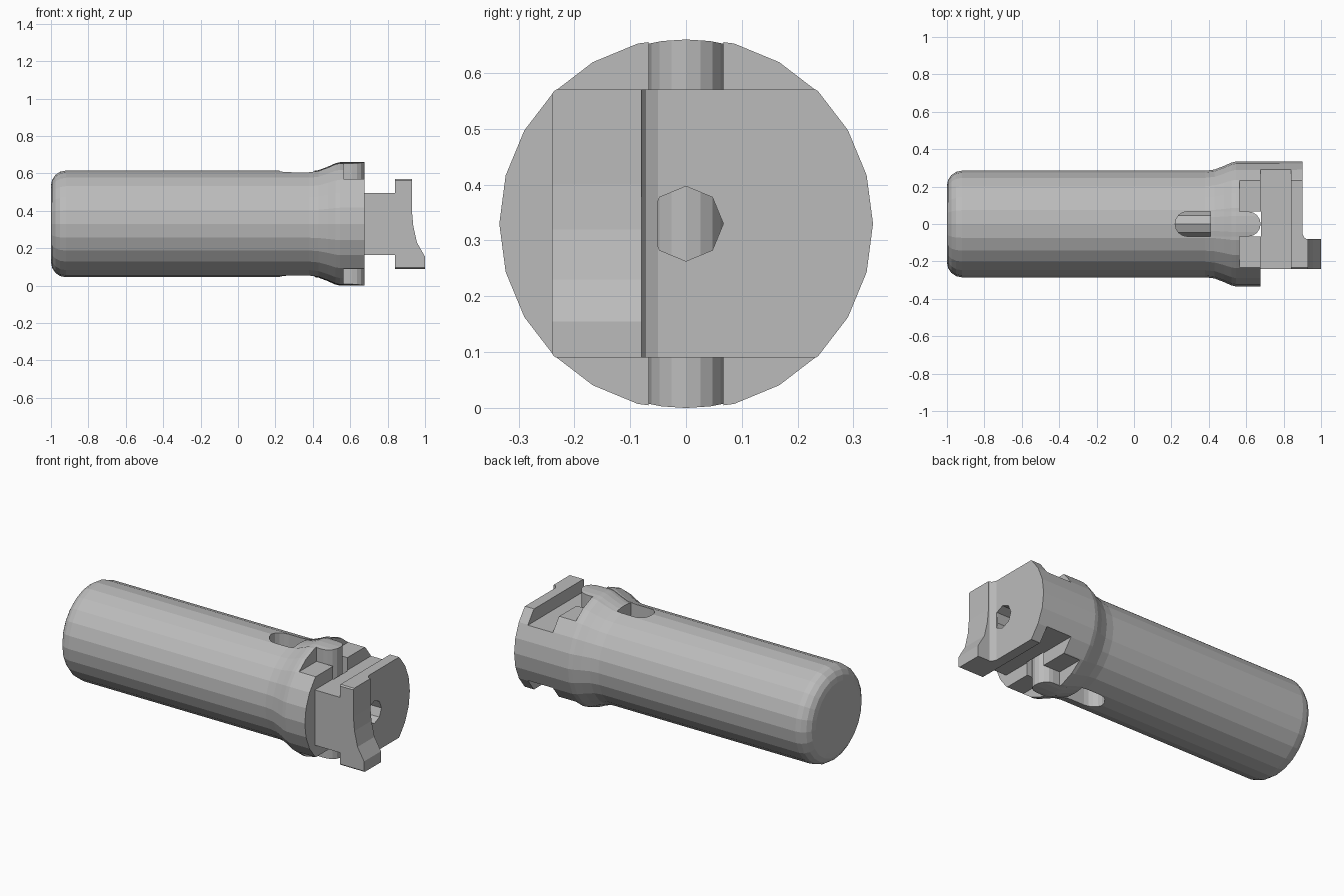
import bpy
import bmesh
import math
from mathutils import Vector

if "Cube" in bpy.data.objects:
    bpy.data.objects.remove(bpy.data.objects["Cube"], do_unlink=True)

AXIS = 0.33      # height of the long axis
SLOT = 0.067     # half width of slot, rod and bore

grey = bpy.data.materials.new("plain_grey")
grey.use_nodes = True
GREY = (0.5, 0.5, 0.5, 1)
grey.diffuse_color = GREY
grey.node_tree.nodes["Principled BSDF"].inputs["Base Color"].default_value = GREY


def finish(name, bm):
    bmesh.ops.recalc_face_normals(bm, faces=bm.faces)
    mesh = bpy.data.meshes.new(name)
    bm.to_mesh(mesh)
    bm.free()
    mesh.materials.append(grey)
    obj = bpy.data.objects.new(name, mesh)
    bpy.context.collection.objects.link(obj)
    return obj


def revolve(name, profile, sides):
    """Closed solid turned around the long axis from (x, radius) pairs."""
    bm = bmesh.new()
    rings = []
    for x, r in profile:
        angles = [2 * math.pi * i / sides for i in range(sides)]
        rings.append([bm.verts.new((x, r * math.cos(a), AXIS + r * math.sin(a))) for a in angles])
    for a, b in zip(rings, rings[1:]):
        for i in range(sides):
            j = (i + 1) % sides
            bm.faces.new((a[i], a[j], b[j], b[i]))
    bm.faces.new(rings[0])
    bm.faces.new(rings[-1])
    return finish(name, bm)


def prism(name, points, offset):
    """Flat outline pushed along an offset."""
    bm = bmesh.new()
    face = bm.faces.new([bm.verts.new(p) for p in points])
    new = bmesh.ops.extrude_face_region(bm, geom=[face])["geom"]
    bmesh.ops.translate(bm, vec=Vector(offset),
                        verts=[v for v in new if isinstance(v, bmesh.types.BMVert)])
    return finish(name, bm)


def box(name, x, y, z):
    pts = [(x[0], y[0], z[0]), (x[1], y[0], z[0]), (x[1], y[1], z[0]), (x[0], y[1], z[0])]
    return prism(name, pts, (0, 0, z[1] - z[0]))


def boolean(obj, tool, operation):
    """Apply a boolean and remove the tool."""
    tool.hide_render = True
    mod = obj.modifiers.new("bool", "BOOLEAN")
    mod.object, mod.operation, mod.solver = tool, operation, "EXACT"
    graph = bpy.context.evaluated_depsgraph_get()
    mesh = bpy.data.meshes.new_from_object(obj.evaluated_get(graph))
    obj.modifiers.clear()
    obj.data = mesh
    bpy.data.objects.remove(tool, do_unlink=True)


def half_round(cx, direction, steps=8):
    """Half circle of slot width, bulging along +x or -x."""
    arc = [math.pi * i / steps - math.pi / 2 for i in range(steps + 1)]
    return [(cx + direction * SLOT * math.cos(a), SLOT * math.sin(a) * direction, -0.1) for a in arc]


# Turned body: rounded butt, straight handle, flared head
R = 0.285
butt = [(-0.92 - 0.08 * math.cos(a), R - 0.08 + 0.08 * math.sin(a))
        for a in (math.radians(d) for d in (0, 22.5, 45, 67.5, 90))]
flare = [(0.38, R), (0.43, 0.291), (0.48, 0.31), (0.52, 0.328), (0.545, 0.334)]
body = revolve("handle_body", butt + flare + [(0.9, 0.335)], 24)

# Flats and neck recess, above and below
for side in (-1, 1):
    for x, half in (((0.565, 1.1), 0.24), ((0.675, 0.84), 0.165)):
        z = sorted((AXIS + side * half, AXIS + side * 0.6))
        boolean(body, box("cutter", x, (-0.6, 0.6), z), "DIFFERENCE")

# Front of the head cut away
boolean(body, box("cutter", (0.675, 1.1), (-0.6, -0.24), (-0.2, 0.9)), "DIFFERENCE")

# Through slot and bore
slot = half_round(0.287, -1) + [(0.68, -SLOT, -0.1), (0.68, SLOT, -0.1)]
boolean(body, prism("cutter", slot, (0, 0, 1)), "DIFFERENCE")
boolean(body, revolve("cutter", [(0.6, SLOT), (1.1, SLOT)], 8), "DIFFERENCE")

# Raised jaw with a curved hook at its lower end
jaw_profile = [(0.88, 0.09), (1, 0.09), (1, 0.155), (0.957, 0.23),
               (0.937, 0.32), (0.93, 0.4), (0.93, 0.57), (0.88, 0.57)]
jaw = prism("jaw", [(x, -0.24, z) for x, z in jaw_profile], (0, 0.16, 0))
boolean(jaw, revolve("cutter", [(0.8, 0.335), (1.1, 0.335)], 24), "INTERSECT")

# Small fillet where the jaw meets the head face
fillet = [(0.89, -0.09), (0.93, -0.085), (0.91, -0.072), (0.9, -0.05), (0.89, -0.05)]
prism("jaw_fillet", [(x, y, 0.09) for x, y in fillet], (0, 0, 0.48))

# Sliding cross pin, trimmed to the flare, and its push rod
pin = prism("cross_pin", half_round(0.61, 1) + [(0.41, SLOT, -0.1), (0.41, -SLOT, -0.1)], (0, 0, 1))
trim = [(0.3, R - 0.003)] + [(x, r - 0.004) for x, r in flare] + [(0.8, 0.33)]
boolean(pin, revolve("cutter", trim, 48), "INTERSECT")
revolve("push_rod", [(0.15, SLOT - 0.001), (0.5, SLOT - 0.001)], 8)
